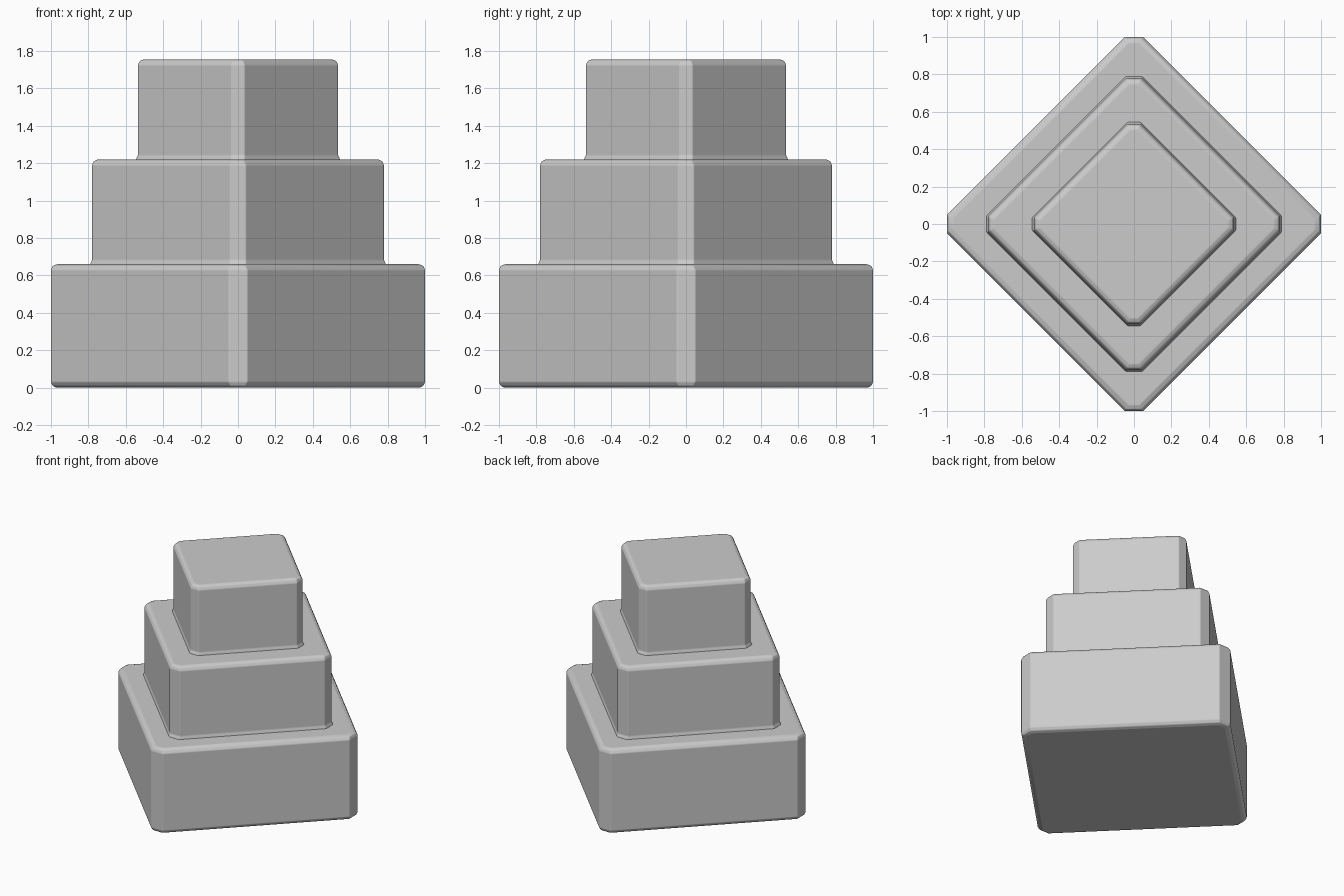
import bpy, bmesh

if "Cube" in bpy.data.objects:
    bpy.data.objects.remove(bpy.data.objects["Cube"])

grey = bpy.data.materials.new("plain_grey")
grey.diffuse_color = (0.6, 0.6, 0.6, 1)
grey.use_nodes = True
grey.node_tree.nodes["Principled BSDF"].inputs["Base Color"].default_value = grey.diffuse_color


def octagon(bm, reach, cut, z):
    """Diamond with its four corners cut flat."""
    r, c = reach, cut
    pts = [(r, -c), (r, c), (c, r), (-c, r), (-r, c), (-r, -c), (-c, -r), (c, -r)]
    return [bm.verts.new((x, y, z)) for x, y in pts]


def tier(name, reach, cut, z0, z1, edge, base):
    """Block built from stacked rings; base rings give its foot shape."""
    bm = bmesh.new()
    profile = base + [(reach, cut, z1 - edge),
                      (reach - edge * 0.3, cut * 0.8, z1 - edge * 0.3),
                      (reach - edge, cut * 0.6, z1)]
    rings = [octagon(bm, *p) for p in profile]
    for low, high in zip(rings, rings[1:]):
        for i in range(8):
            j = (i + 1) % 8
            bm.faces.new((low[i], low[j], high[j], high[i]))
    bm.faces.new(rings[0][::-1])
    bm.faces.new(rings[-1])
    mesh = bpy.data.meshes.new(name)
    bm.to_mesh(mesh)
    bm.free()
    mesh.materials.append(grey)
    ob = bpy.data.objects.new(name, mesh)
    bpy.context.collection.objects.link(ob)
    # slight softening of the chamfer borders
    bev = ob.modifiers.new("soften", "BEVEL")
    bev.width = 0.006
    bev.segments = 2
    bev.limit_method = 'ANGLE'
    bev.angle_limit = 0.3
    bev.harden_normals = True
    bpy.ops.object.select_all(action='DESELECT')
    ob.select_set(True)
    bpy.context.view_layer.objects.active = ob
    bpy.ops.object.shade_smooth_by_angle(angle=0.9)


# bottom tier with rounded underside edge
tier("bottom_tier", 1.0, 0.05, 0, 0.66, 0.03,
     [(0.97, 0.03, 0), (0.991, 0.04, 0.009), (1.0, 0.05, 0.03)])

# upper tiers with a small flared foot where they meet the tier below
for name, reach, cut, z0, z1 in (("middle_tier", 0.78, 0.042, 0.66, 1.22),
                                 ("top_tier", 0.535, 0.035, 1.22, 1.755)):
    tier(name, reach, cut, z0, z1, 0.03,
         [(reach + 0.012, cut, z0 - 0.005), (reach + 0.008, cut, z0 + 0.006),
          (reach, cut, z0 + 0.022)])
